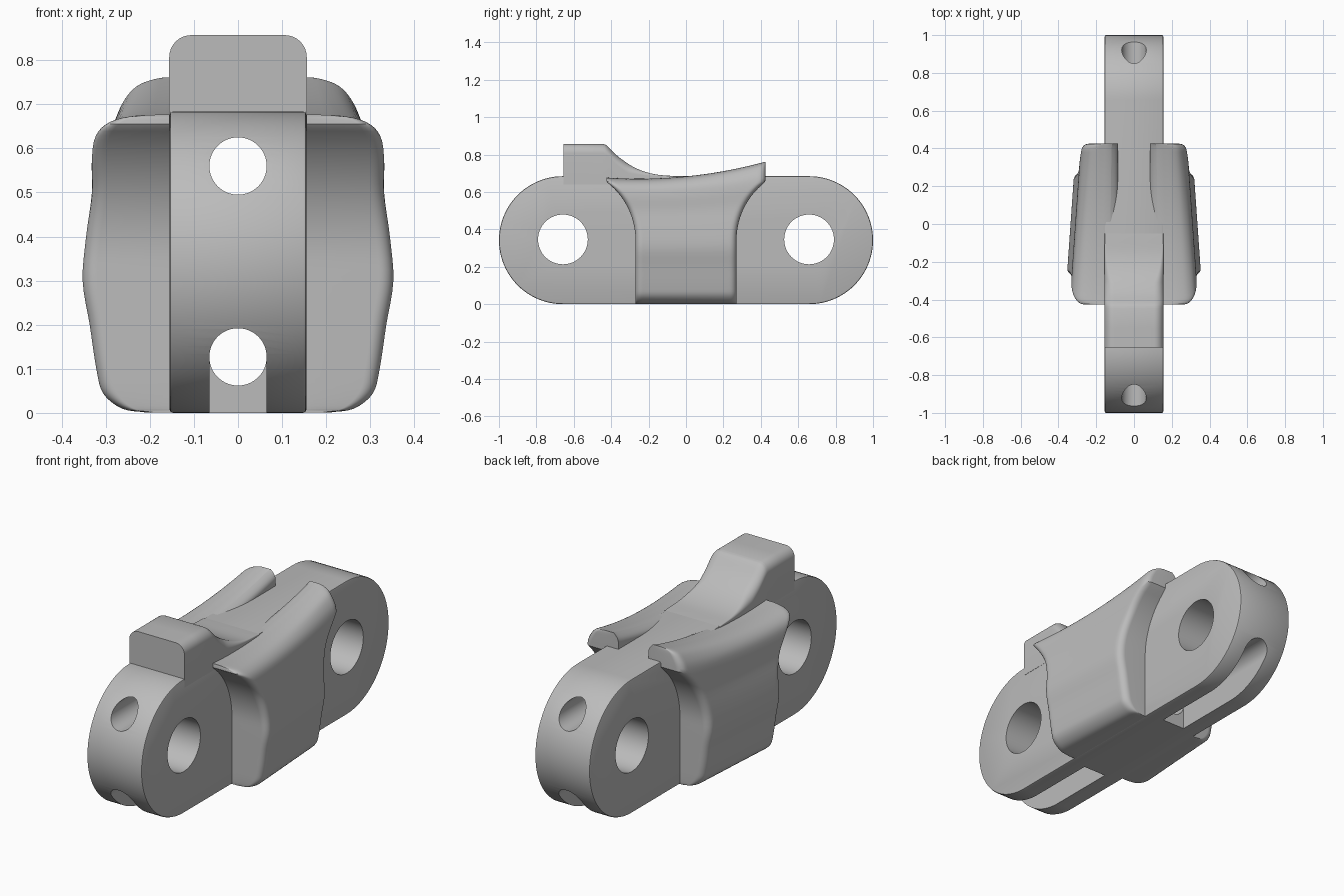
import bpy, bmesh, math
from mathutils import Matrix, Vector

if "Cube" in bpy.data.objects:
    bpy.data.objects.remove(bpy.data.objects["Cube"])

GREY = (0.5, 0.5, 0.5, 1)
steel = bpy.data.materials.new("grey_steel")
steel.use_nodes = True
steel.diffuse_color = GREY
steel.node_tree.nodes["Principled BSDF"].inputs["Base Color"].default_value = GREY

AXLE_Y, AXLE_Z, END_R, HALF_W = 0.658, 0.342, 0.342, 0.155
BORE_R = 0.065


def finish(name, bm):
    bmesh.ops.recalc_face_normals(bm, faces=bm.faces)
    mesh = bpy.data.meshes.new(name)
    bm.to_mesh(mesh)
    bm.free()
    mesh.materials.append(steel)
    obj = bpy.data.objects.new(name, mesh)
    bpy.context.collection.objects.link(obj)
    return obj


def smooth(obj, angle=35):
    bpy.ops.object.select_all(action='DESELECT')
    obj.select_set(True)
    bpy.context.view_layer.objects.active = obj
    bpy.ops.object.shade_smooth_by_angle(angle=math.radians(angle))


def cylinder(name, radius, length, axis, loc):
    bm = bmesh.new()
    turn = Matrix.Rotation(math.pi / 2, 4, 'Y' if axis == 'X' else 'X')
    bmesh.ops.create_cone(bm, cap_ends=True, segments=64, radius1=radius, radius2=radius,
                          depth=length, matrix=Matrix.Translation(loc) @ turn)
    return finish(name, bm)


def box(name, size, loc):
    bm = bmesh.new()
    bmesh.ops.create_cube(bm, size=1, matrix=Matrix.Translation(loc) @ Matrix.Diagonal((*size, 1)))
    return finish(name, bm)


def cut(obj, cutter):
    cutter.hide_render = True
    mod = obj.modifiers.new("cut", 'BOOLEAN')
    mod.operation, mod.solver, mod.object = 'DIFFERENCE', 'EXACT', cutter
    bpy.context.view_layer.objects.active = obj
    bpy.ops.object.modifier_apply(modifier=mod.name)
    bpy.data.objects.remove(cutter)


def catmull(points, steps):
    """Smooth curve through a few points."""
    pts = [Vector(p) for p in points]
    pts = [2 * pts[0] - pts[1]] + pts + [2 * pts[-1] - pts[-2]]
    out = []
    for a, b, c, d in zip(pts, pts[1:], pts[2:], pts[3:]):
        for i in range(steps):
            t = i / steps
            out.append(b + ((c - a) * t + (2 * a - 5 * b + 4 * c - d) * t ** 2
                            + (3 * b - a - 3 * c + d) * t ** 3) / 2)
    return out + [pts[-2]]


def loft(name, sections, strip_caps=False):
    """Skin closed sections; strip caps pair point i with its opposite."""
    bm = bmesh.new()
    rings = [[bm.verts.new(p) for p in s] for s in sections]
    n = len(rings[0])
    for a, b in zip(rings, rings[1:]):
        for i in range(n):
            j = (i + 1) % n
            bm.faces.new((a[i], a[j], b[j], b[i]))
    for ring in (rings[0], rings[-1]):
        if strip_caps:
            for i in range(n // 2 - 1):
                bm.faces.new((ring[i], ring[i + 1], ring[n - 2 - i], ring[n - 1 - i]))
        else:
            bm.faces.new(ring)
    return finish(name, bm)


# Link bar: round-ended plate with softened rims
bm = bmesh.new()
outline = []
for side in (1, -1):
    for i in range(49):
        a = math.pi * i / 48 - math.pi / 2
        outline.append(bm.verts.new((-HALF_W, side * (AXLE_Y + END_R * math.cos(a)),
                                     AXLE_Z + side * END_R * math.sin(a))))
face = bm.faces.new(outline)
res = bmesh.ops.extrude_face_region(bm, geom=[face])
bmesh.ops.translate(bm, vec=(2 * HALF_W, 0, 0),
                    verts=[v for v in res["geom"] if isinstance(v, bmesh.types.BMVert)])
rims = [e for e in bm.edges if abs(e.verts[0].co.x - e.verts[1].co.x) < 0.001]
bmesh.ops.bevel(bm, geom=rims, offset=0.007, segments=2, profile=0.5, affect='EDGES')
bar = finish("link_bar", bm)

# Axle holes, the two lengthwise bores and the open slots beneath
for s in (1, -1):
    cut(bar, cylinder("axle_cutter", 0.133, 1, 'X', (0, s * AXLE_Y, AXLE_Z + 0.004)))
for z in (0.56, 0.127):
    cut(bar, cylinder("bore_cutter", BORE_R, 3, 'Y', (0, 0, z)))
for s in (1, -1):
    cut(bar, box("slot_cutter", (2 * BORE_R, 1, 0.327), (0, s * 0.8, -0.0365)))
smooth(bar)

# Raised tooth: flat top sweeping down into the bar
sweep = [(-0.655, 0.857), (-0.55, 0.857)] + [tuple(p) for p in catmull(
    [(-0.445, 0.857), (-0.42, 0.845), (-0.36, 0.787), (-0.27, 0.728), (-0.17, 0.695), (-0.05, 0.684)], 5)]
sections = []
for y, z in sweep:
    r = min(0.05, max(0.004, (z - 0.68) * 0.7))
    w = HALF_W + 0.001
    ring = [(-w, y, 0.64), (w, y, 0.64)]
    for side in (1, -1):
        for i in range(9):
            a = math.pi / 2 * (i / 8 if side == 1 else 1 - i / 8)
            ring.append((side * (w - r + r * math.cos(a)), y, z - r + r * math.sin(a)))
    sections.append(ring)
smooth(loft("top_tooth", sections))

# Side pads: bulged flank, dished top, ends hollowed around the axles
FLANK = [(0.2, 0.001), (0.25, 0.01), (0.29, 0.045), (0.305, 0.1), (0.32, 0.2), (0.336, 0.3),
         (0.328, 0.4), (0.313, 0.5), (0.31, 0.58), (0.298, 0.635), (0.265, 0.67), (0.22, 0.683), (0.165, 0.685)]
INNER, EDGE_R, TOP = 0.085, 0.035, 0.685


def half_length(z):
    if z <= AXLE_Z:
        return 0.27
    return min(0.425, 0.66 - math.sqrt(max(0, 0.39 ** 2 - (z - AXLE_Z) ** 2)))


def pad_point(x, z, u):
    yt = 0.425 * u
    z += (0.683 + 0.1 * yt + 0.2 * yt ** 2 - TOP) * (z / TOP) ** 4
    half = half_length(z)
    y = half * u
    weight = min(1, max(0, (x - INNER) / 0.2))
    t = min(1, max(0, (abs(y) - half + EDGE_R) / EDGE_R))
    x -= weight * (0.07 * y + EDGE_R * (1 - math.sqrt(1 - t * t)))
    return x, y, z


flank = catmull(FLANK, 4)
inner = [(INNER + 0.04 * max(0, 1 - (TOP - p.y) / 0.03) ** 2, p.y) for p in reversed(flank)]
profile = [tuple(p) for p in flank] + inner
for side, name in ((1, "left_pad"), (-1, "right_pad")):
    sections = []
    for i in range(41):
        u = math.sin(math.pi / 2 * (i / 20 - 1))
        sections.append([(side * x, y, z) for x, y, z in (pad_point(px, pz, u) for px, pz in profile)])
    smooth(loft(name, sections, strip_caps=True), 40)
